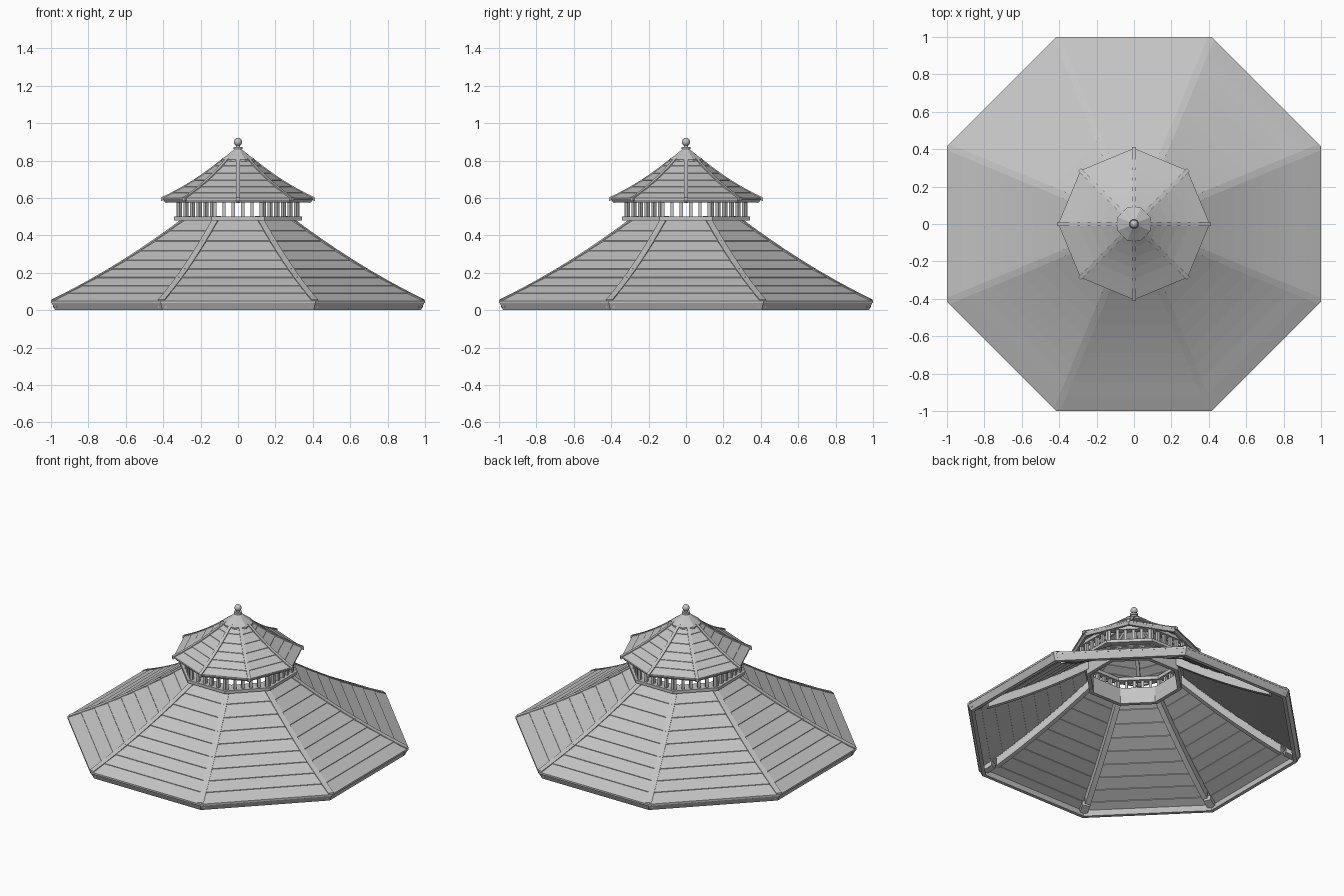
import bpy
import bmesh
import math
from mathutils import Matrix, Vector

cube = bpy.data.objects.get("Cube")
if cube:
    bpy.data.objects.remove(cube, do_unlink=True)

STEP = math.pi / 4
HALF = STEP / 2
COS = math.cos(HALF)

grey = bpy.data.materials.new("weathered_grey")
grey.use_nodes = True
colour = (0.55, 0.55, 0.55, 1)
grey.diffuse_color = colour
grey.node_tree.nodes["Principled BSDF"].inputs["Base Color"].default_value = colour


def finish(name, bm):
    bmesh.ops.recalc_face_normals(bm, faces=bm.faces)
    mesh = bpy.data.meshes.new(name)
    bm.to_mesh(mesh)
    bm.free()
    mesh.materials.append(grey)
    ob = bpy.data.objects.new(name, mesh)
    bpy.context.collection.objects.link(ob)
    return ob


def add_ring(bm, profile, turn, sides=8):
    """Sweep a closed (corner radius, z) profile round the z axis."""
    loops = []
    for i in range(sides):
        a = turn + i * 2 * math.pi / sides
        loops.append([bm.verts.new((r * math.cos(a), r * math.sin(a), z)) for r, z in profile])
    n = len(profile)
    for i in range(sides):
        p, q = loops[i], loops[(i + 1) % sides]
        for j in range(n):
            k = (j + 1) % n
            bm.faces.new((p[j], q[j], q[k], p[k]))


def ring(name, profile, turn):
    bm = bmesh.new()
    add_ring(bm, profile, turn)
    return finish(name, bm)


def flat_ring(name, inner, outer, low, high):
    """Upright collar sized across its flats, in line with the lower roof."""
    i, o = inner / COS, outer / COS
    return ring(name, [(o, low), (o, high), (i, high), (i, low)], HALF)


def beams(name, path, width, depth, turn):
    """Eight curved beams whose top edge follows an (r, z) path."""
    bm = bmesh.new()
    for i in range(8):
        rot = Matrix.Rotation(turn + i * STEP, 3, 'Z')
        sections = []
        for r, z in path:
            corners = [(r, -width / 2, z), (r, width / 2, z),
                       (r, width / 2, z - depth), (r, -width / 2, z - depth)]
            sections.append([bm.verts.new(rot @ Vector(c)) for c in corners])
        for p, q in zip(sections, sections[1:]):
            for j in range(4):
                k = (j + 1) % 4
                bm.faces.new((p[j], p[k], q[k], q[j]))
        bm.faces.new(sections[0])
        bm.faces.new(sections[-1])
    return finish(name, bm)


def lower_z(r):
    t = (1 - r * COS) / 0.7
    return 0.05 + 0.43 * (0.78 * t + 0.22 * t * t)


def upper_z(r):
    t = (0.405 - r) / 0.315
    return 0.6 + 0.2 * (0.72 * t + 0.28 * t * t)


def spread(start, end, count):
    return [start + (end - start) * i / count for i in range(count + 1)]


def planks(name, height, outer, inner, rows, lap, thick, turn):
    """Lapped courses of boards running round the roof."""
    bm = bmesh.new()
    radii = spread(outer, inner, rows)
    for n, (a, b) in enumerate(zip(radii, radii[1:])):
        lift = lap if n else 0
        add_ring(bm, [(a, height(a) + lift), (b, height(b)),
                      (b, height(b) - thick), (a, height(a) + lift - thick)], turn)
    return finish(name, bm)


def path(height, start, end, count, lift=0.003):
    return [(r, height(r) + lift) for r in spread(start, end, count)]


# Lower roof: boards, leaning fascia, hip strips and rafters
EAVE = 1 / COS
planks("lower_roof_boards", lower_z, EAVE, 0.3 / COS, 9, 0.004, 0.012, HALF)
ring("lower_fascia", [(EAVE, 0.05), (0.978 / COS, 0), (0.955 / COS, 0), (0.972 / COS, 0.05)], HALF)
beams("lower_hip_strips", path(lower_z, EAVE - 0.01, 0.31, 12), 0.036, 0.02, HALF)
beams("lower_rafters", path(lower_z, 0.95, 0.28, 10, -0.008), 0.034, 0.065, HALF)
beams("eave_brackets", [(1.06, 0.045), (0.98, 0.075)], 0.05, 0.03, HALF)

# Lantern: hub, sill, top plate and balusters
flat_ring("hub_ring", 0.26, 0.285, 0.39, 0.49)
flat_ring("lantern_sill", 0.26, 0.343, 0.48, 0.5)
flat_ring("lantern_plate", 0.295, 0.335, 0.575, 0.598)

bm = bmesh.new()
for side in range(8):
    rot = Matrix.Rotation(side * STEP, 4, 'Z')
    for n in range(6):
        place = Matrix.Translation((0.318, (n - 2.5) * 0.05, 0.539))
        bmesh.ops.create_cube(bm, size=1, matrix=rot @ place @ Matrix.Diagonal((0.02, 0.018, 0.08, 1)))
finish("balusters", bm)

# Upper roof, turned half a side from the lower one
planks("upper_roof_boards", upper_z, 0.405, 0.07, 6, 0.003, 0.01, 0)
ring("upper_fascia", [(0.405, 0.6), (0.39, 0.576), (0.375, 0.576), (0.39, 0.6)], 0)
beams("upper_hip_strips", path(upper_z, 0.412, 0.075, 8, 0.006), 0.02, 0.02, 0)
beams("upper_rafters", path(upper_z, 0.385, 0.05, 8, -0.006), 0.022, 0.03, 0)

# Cap
ring("roof_cap", [(0.096, 0.795), (0.096, 0.806), (0.055, 0.835), (0.02, 0.862),
                  (0.001, 0.862), (0.001, 0.795)], HALF)

# Finial
bm = bmesh.new()
for z, radius, height in ((0.868, 0.025, 0.012), (0.873, 0.011, 0.03)):
    bmesh.ops.create_cone(bm, cap_ends=True, segments=16, radius1=radius, radius2=radius,
                          depth=height, matrix=Matrix.Translation((0, 0, z)))
bmesh.ops.create_uvsphere(bm, u_segments=16, v_segments=10, radius=0.022,
                          matrix=Matrix.Translation((0, 0, 0.9)))
finial = finish("finial", bm)
bpy.ops.object.select_all(action='DESELECT')
finial.select_set(True)
bpy.context.view_layer.objects.active = finial
bpy.ops.object.shade_smooth_by_angle()
